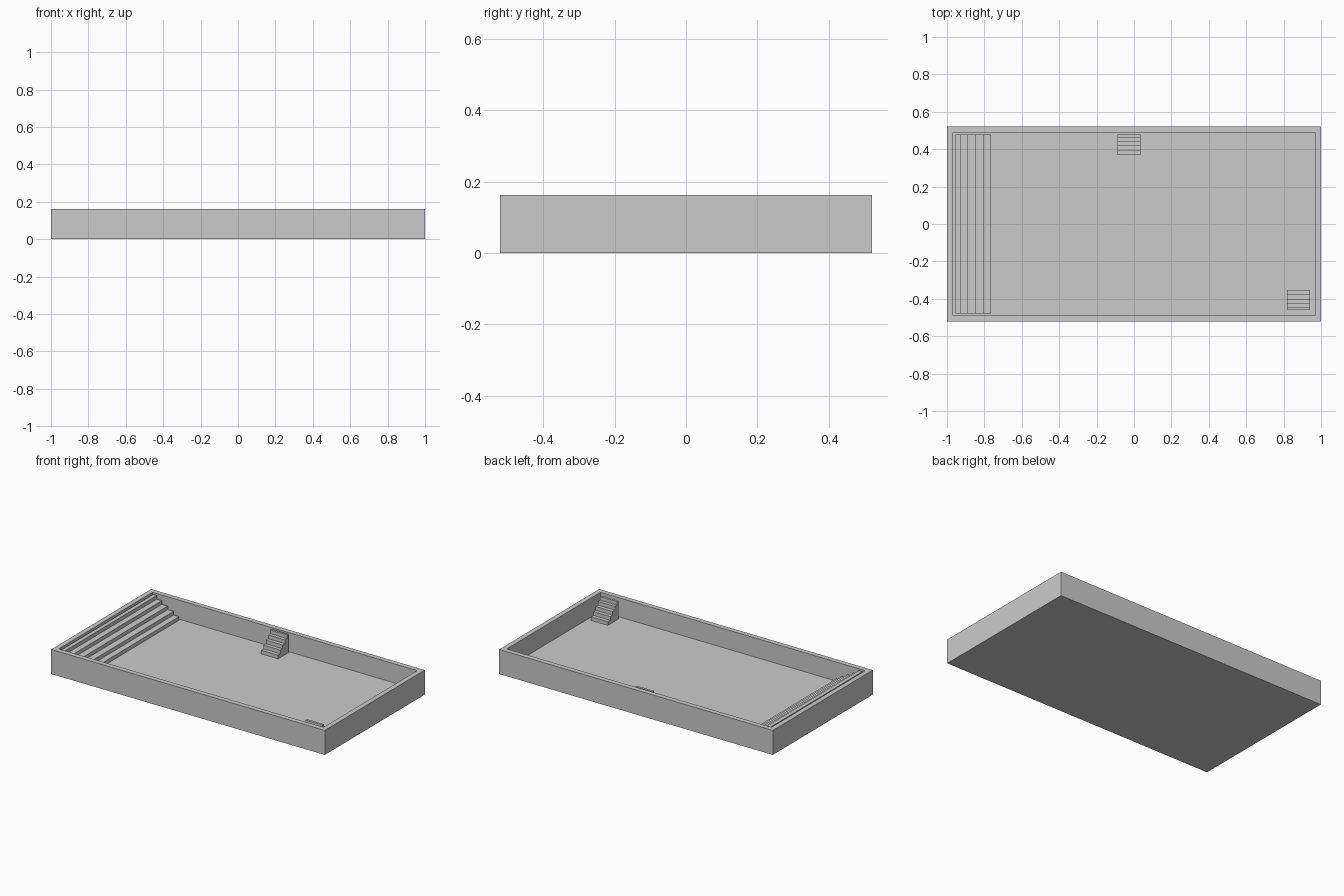
import bpy
import bmesh

if "Cube" in bpy.data.objects:
    bpy.data.objects.remove(bpy.data.objects["Cube"])

HX, HY, TOP = 1.0, 0.522, 0.162      # outer half sizes and rim height
IX, IY, FLOOR = 0.954, 0.478, 0.036  # inner half sizes and floor height


def finish(name, bm):
    bmesh.ops.recalc_face_normals(bm, faces=bm.faces)
    mesh = bpy.data.meshes.new(name)
    bm.to_mesh(mesh)
    bm.free()
    obj = bpy.data.objects.new(name, mesh)
    bpy.context.collection.objects.link(obj)
    return obj


def basin():
    """Open box: inset the top face, then sink it to the floor."""
    bm = bmesh.new()
    bmesh.ops.create_cube(bm, size=1)
    for v in bm.verts:
        v.co = (v.co.x * 2 * HX, v.co.y * 2 * HY, (v.co.z + 0.5) * TOP)
    bm.faces.ensure_lookup_table()
    top = max(bm.faces, key=lambda f: f.calc_center_median().z)
    bmesh.ops.inset_region(bm, faces=[top], thickness=HX - IX)
    hole = bmesh.ops.extrude_face_region(bm, geom=[top])["geom"]
    for v in (g for g in hole if isinstance(g, bmesh.types.BMVert)):
        v.co.z = FLOOR
    if top.is_valid:
        bm.faces.remove(top)
    return finish("pool_basin", bm)


def stairs(name, place, width, edges, top):
    """Solid stair; edges run from the lowest riser to the back."""
    rise = (top - FLOOR) / (len(edges) - 1)
    profile = [(edges[0], FLOOR)]
    for i in range(len(edges) - 1):
        z = FLOOR + rise * (i + 1)
        profile += [(edges[i], z), (edges[i + 1], z)]
    profile.append((edges[-1], FLOOR))
    bm = bmesh.new()
    a, b = width
    sides = [[bm.verts.new(place(w, d, z)) for d, z in profile] for w in (a, b)]
    n = len(profile)
    for i in range(n):
        j = (i + 1) % n
        bm.faces.new((sides[0][i], sides[0][j], sides[1][j], sides[1][i]))
    for side in sides:
        bm.faces.new(side)
    return finish(name, bm)


basin()

# Wide entry steps along the left wall
stairs("wide_steps", lambda w, d, z: (d, w, z), (-IY, IY),
       [-0.765, -0.805, -0.848, -0.89, -0.928, -IX], 0.156)

# Two small exit stairs, on the back wall and in the front right corner
treads = [0.0, 0.024, 0.048, 0.072, 0.094, 0.109]
stairs("back_stairs", lambda w, d, z: (w, 0.369 + d, z), (-0.089, 0.035), treads, 0.158)
stairs("corner_stairs", lambda w, d, z: (w, -0.352 - d, z), (0.817, 0.94), treads, 0.158)
